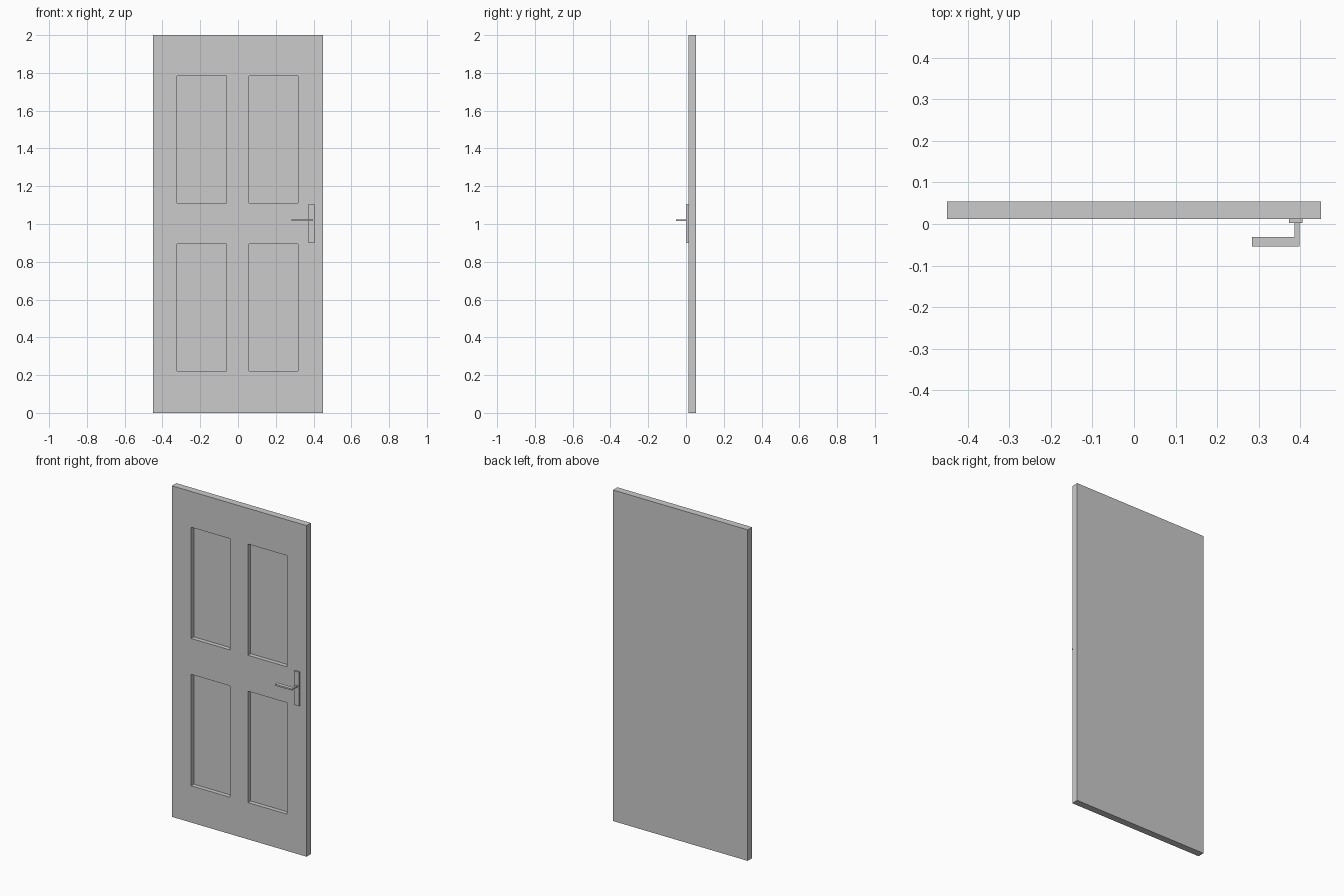
import bpy, bmesh

if "Cube" in bpy.data.objects:
    bpy.data.objects.remove(bpy.data.objects["Cube"])

FRONT, BACK = 0.012, 0.054      # door faces in y
RECESS = 0.026                  # depth of the sunken panels


def finish(bm, name):
    bmesh.ops.recalc_face_normals(bm, faces=bm.faces)
    mesh = bpy.data.meshes.new(name)
    bm.to_mesh(mesh)
    bm.free()
    obj = bpy.data.objects.new(name, mesh)
    bpy.context.collection.objects.link(obj)
    return obj


def extrude_profile(name, points, offset):
    """Closed prism from a flat outline swept along offset."""
    bm = bmesh.new()
    face = bm.faces.new([bm.verts.new(p) for p in points])
    top = bmesh.ops.extrude_face_region(bm, geom=[face], use_keep_orig=True)
    verts = [g for g in top["geom"] if isinstance(g, bmesh.types.BMVert)]
    bmesh.ops.translate(bm, verts=verts, vec=offset)
    return finish(bm, name)


# Door leaf: front grid whose panel cells are pushed in, then side walls and back
xs = [-0.45, -0.322, -0.062, 0.058, 0.318, 0.45]
zs = [0.0, 0.222, 0.895, 1.112, 1.784, 2.0]
bm = bmesh.new()
grid = [[bm.verts.new((x, FRONT, z)) for z in zs] for x in xs]
panels = []
for i in range(5):
    for k in range(5):
        f = bm.faces.new((grid[i][k], grid[i + 1][k], grid[i + 1][k + 1], grid[i][k + 1]))
        if i in (1, 3) and k in (1, 3):
            panels.append(f)
rim = [e for e in bm.edges if e.is_boundary]
for f in bmesh.ops.extrude_discrete_faces(bm, faces=panels)["faces"]:
    bmesh.ops.translate(bm, verts=f.verts, vec=(0, RECESS, 0))
walls = bmesh.ops.extrude_edge_only(bm, edges=rim)["geom"]
bmesh.ops.translate(bm, verts=[g for g in walls if isinstance(g, bmesh.types.BMVert)],
                    vec=(0, BACK - FRONT, 0))
back = [e for e in bm.edges if e.is_boundary and all(abs(v.co.y - BACK) < 1e-5 for v in e.verts)]
bmesh.ops.contextual_create(bm, geom=back)
finish(bm, "door_leaf")

# Handle backplate
plate = [(0.373, 0.90), (0.405, 0.90), (0.405, 1.106), (0.373, 1.106)]
extrude_profile("handle_plate", [(x, FRONT, z) for x, z in plate], (0, -0.009, 0))

# L-shaped lever: stem out of the plate, then grip toward the door centre
lever = [(0.398, 0.003), (0.398, -0.054), (0.284, -0.054),
         (0.284, -0.031), (0.386, -0.031), (0.386, 0.003)]
extrude_profile("handle_lever", [(x, y, 1.015) for x, y in lever], (0, 0, 0.009))
